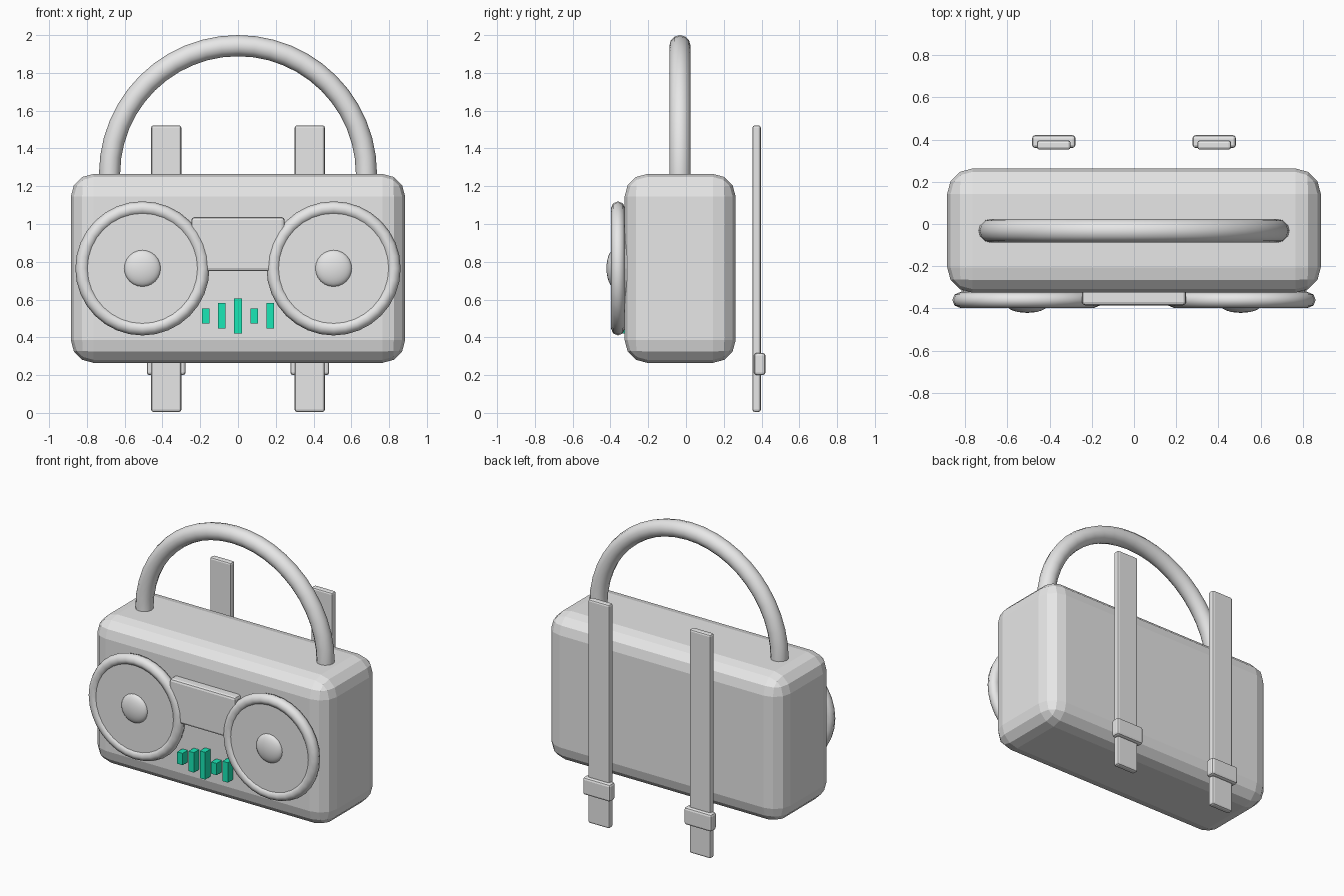
import bpy
import math

if "Cube" in bpy.data.objects:
    bpy.data.objects.remove(bpy.data.objects["Cube"])


def material(name, rgb):
    m = bpy.data.materials.new(name)
    m.diffuse_color = (*rgb, 1)
    m.use_nodes = True
    m.node_tree.nodes["Principled BSDF"].inputs["Base Color"].default_value = m.diffuse_color
    return m


GREY = material("light grey", (0.8, 0.8, 0.8))
GREEN = material("bright green", (0.01, 0.8, 0.47))


def finish(name, mat, smooth=False):
    ob = bpy.context.object
    ob.name = name
    ob.data.materials.clear()
    ob.data.materials.append(mat)
    if smooth:
        bpy.ops.object.shade_smooth_by_angle(angle=math.radians(50))
    return ob


def box(name, x, y, z, mat=GREY, bevel=0, segments=2):
    """Box from (min, max) ranges, with optional rounded edges."""
    bpy.ops.mesh.primitive_cube_add(
        size=1, location=[(r[0] + r[1]) / 2 for r in (x, y, z)])
    bpy.context.object.scale = [r[1] - r[0] for r in (x, y, z)]
    bpy.ops.object.transform_apply(location=False, rotation=False, scale=True)
    ob = finish(name, mat)
    if bevel:
        mod = ob.modifiers.new("rounded edges", "BEVEL")
        mod.width = bevel
        mod.segments = segments
    return ob


# Case
box("case", (-0.885, 0.885), (-0.325, 0.263), (0.265, 1.265), bevel=0.12, segments=3)

# Carrying handle: half ring swept over the top, ends sunk into the case
N, M, R, r = 26, 12, 0.68, 0.056
verts, faces = [], []
for i in range(N + 1):
    a = math.pi * (i / N * 1.08 - 0.04)
    for j in range(M):
        t = 2 * math.pi * j / M
        d = R + r * math.cos(t)
        verts.append((d * math.cos(a), -0.032 + r * math.sin(t), 1.264 + d * math.sin(a)))
for i in range(N):
    for j in range(M):
        k = (j + 1) % M
        faces.append((i * M + j, i * M + k, (i + 1) * M + k, (i + 1) * M + j))
faces += [tuple(reversed(range(M))), tuple(range(N * M, N * M + M))]
mesh = bpy.data.meshes.new("handle")
mesh.from_pydata(verts, [], faces)
handle = bpy.data.objects.new("handle", mesh)
bpy.context.collection.objects.link(handle)
bpy.ops.object.select_all(action="DESELECT")
bpy.context.view_layer.objects.active = handle
handle.select_set(True)
bpy.ops.object.mode_set(mode="EDIT")
bpy.ops.mesh.select_all(action="SELECT")
bpy.ops.mesh.normals_make_consistent(inside=False)
bpy.ops.object.mode_set(mode="OBJECT")
finish("handle", GREY, smooth=True)

FRONT = (math.pi / 2, 0, 0)
for side, s in (("left", -1), ("right", 1)):
    x = 0.506 * s
    # Speaker rim, flat cone and domed centre
    bpy.ops.mesh.primitive_torus_add(
        location=(x, -0.36, 0.765), rotation=FRONT, major_segments=32,
        minor_segments=8, major_radius=0.318, minor_radius=0.037)
    finish(side + "_speaker_rim", GREY, smooth=True)
    bpy.ops.mesh.primitive_cylinder_add(
        vertices=32, radius=0.31, depth=0.075, location=(x, -0.3475, 0.765), rotation=FRONT)
    finish(side + "_speaker_cone", GREY)
    bpy.ops.mesh.primitive_uv_sphere_add(
        segments=24, ring_count=12, radius=0.097, location=(x, -0.383, 0.765), rotation=FRONT)
    bpy.context.object.scale = (1, 1, 0.39)
    finish(side + "_speaker_dome", GREY, smooth=True)

    # Shoulder strap and its buckle behind the case
    c = 0.38 * s
    box(side + "_strap", (c - 0.08, c + 0.08), (0.352, 0.396), (0.005, 1.522), bevel=0.012)
    box(side + "_buckle", (c - 0.103, c + 0.103), (0.36, 0.421), (0.2, 0.318), bevel=0.015)

# Cassette door
box("cassette_door", (-0.247, 0.247), (-0.385, -0.31), (0.75, 1.036), bevel=0.016)

# Equaliser bars
for i, h in enumerate((0.08, 0.135, 0.185, 0.08, 0.135)):
    x = (i - 2) * 0.085
    box("equaliser_bar_%d" % (i + 1), (x - 0.02, x + 0.02), (-0.38, -0.31),
        (0.513 - h / 2, 0.513 + h / 2), GREEN)
